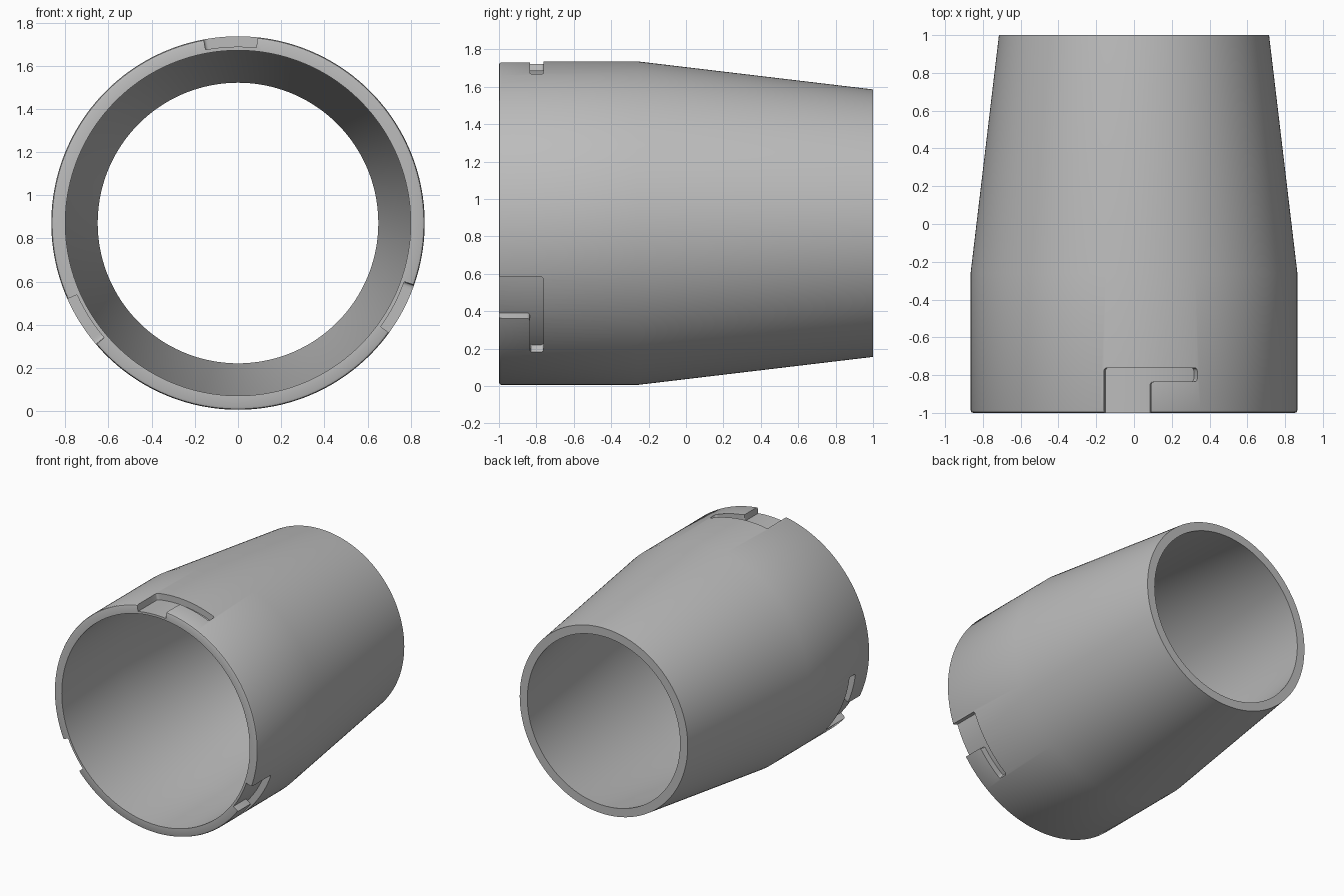
import bpy, bmesh, math
from mathutils import Matrix, Vector

cube = bpy.data.objects.get("Cube")
if cube:
    bpy.data.objects.remove(cube, do_unlink=True)

AXIS_Z = 0.871
SEGMENTS = 180

grey = bpy.data.materials.new("plain grey")
grey.use_nodes = True
grey.diffuse_color = (0.5, 0.5, 0.5, 1)
grey.node_tree.nodes["Principled BSDF"].inputs["Base Color"].default_value = (0.5, 0.5, 0.5, 1)


def around(angle, radius, y):
    """Point at an angle clockwise from the top, seen from the front."""
    return Vector((radius * math.sin(angle), y, AXIS_Z + radius * math.cos(angle)))


def make_object(name, bm):
    bmesh.ops.recalc_face_normals(bm, faces=bm.faces)
    mesh = bpy.data.meshes.new(name)
    bm.to_mesh(mesh)
    bm.free()
    mesh.materials.append(grey)
    obj = bpy.data.objects.new(name, mesh)
    bpy.context.collection.objects.link(obj)
    return obj


# Tapered sleeve: closed wall profile (radius, y) swept around the y axis
profile = [(0.80, -1), (0.851, -1), (0.861, -0.996), (0.865, -0.986), (0.865, -0.26),
           (0.715, 1), (0.65, 1), (0.80, -0.26)]
bm = bmesh.new()
rings = [[bm.verts.new(around(math.tau * i / SEGMENTS, r, y)) for r, y in profile]
         for i in range(SEGMENTS)]
for i, ring in enumerate(rings):
    following = rings[(i + 1) % SEGMENTS]
    for j in range(len(profile)):
        k = (j + 1) % len(profile)
        bm.faces.new((ring[j], ring[k], following[k], following[j]))
sleeve = make_object("tapered_sleeve", bm)


# L-shaped bayonet slot cutter: curved floor cells extruded outwards
def slot_cutter(name, turn):
    floor = 0.817
    start, mouth, end = (math.radians(a) for a in (-10.6, 6, 22.8))
    rows = [-1.1, -0.835, -0.762]
    angles = [start + (mouth - start) * i / 8 for i in range(8)]
    angles += [mouth + (end - mouth) * i / 8 for i in range(9)]
    bm = bmesh.new()
    grid = {}

    def vert(i, j):
        if (i, j) not in grid:
            grid[i, j] = bm.verts.new(around(angles[i] + turn, floor, rows[j]))
        return grid[i, j]

    for i in range(len(angles) - 1):
        for j in range(2):
            if j == 1 or i < 8:
                bm.faces.new((vert(i, j), vert(i + 1, j), vert(i + 1, j + 1), vert(i, j + 1)))
    corners = [grid[0, 2], grid[8, 1], grid[16, 1], grid[16, 2]]
    extruded = bmesh.ops.extrude_face_region(bm, geom=bm.faces[:], use_keep_orig=True)["geom"]
    centre = Matrix.Translation((0, 0, -AXIS_Z))
    bmesh.ops.scale(bm, vec=(1.16, 1, 1.16), space=centre,
                    verts=[g for g in extruded if isinstance(g, bmesh.types.BMVert)])
    # Round the slot corners
    radial = [e for v in corners for e in v.link_edges
              if abs(e.verts[0].co.y - e.verts[1].co.y) < 1e-4 and e.calc_length() > 0.1]
    bmesh.ops.bevel(bm, geom=radial, offset=0.015, segments=3, affect="EDGES", profile=0.5)
    cutter = make_object(name, bm)
    cutter.hide_render = True
    return cutter


cutters = [slot_cutter(f"slot_cutter_{n + 1}", math.tau * n / 3) for n in range(3)]
for cutter in cutters:
    cut = sleeve.modifiers.new("bayonet slot", "BOOLEAN")
    cut.operation = "DIFFERENCE"
    cut.solver = "EXACT"
    cut.object = cutter

# Apply the cuts, then shade smooth with sharp rims
bpy.context.view_layer.update()
result = bpy.data.meshes.new_from_object(
    sleeve.evaluated_get(bpy.context.evaluated_depsgraph_get()))
sleeve.modifiers.clear()
sleeve.data = result
for cutter in cutters:
    bpy.data.objects.remove(cutter, do_unlink=True)
bpy.ops.object.select_all(action="DESELECT")
sleeve.select_set(True)
bpy.context.view_layer.objects.active = sleeve
bpy.ops.object.shade_smooth_by_angle(angle=math.radians(30))
